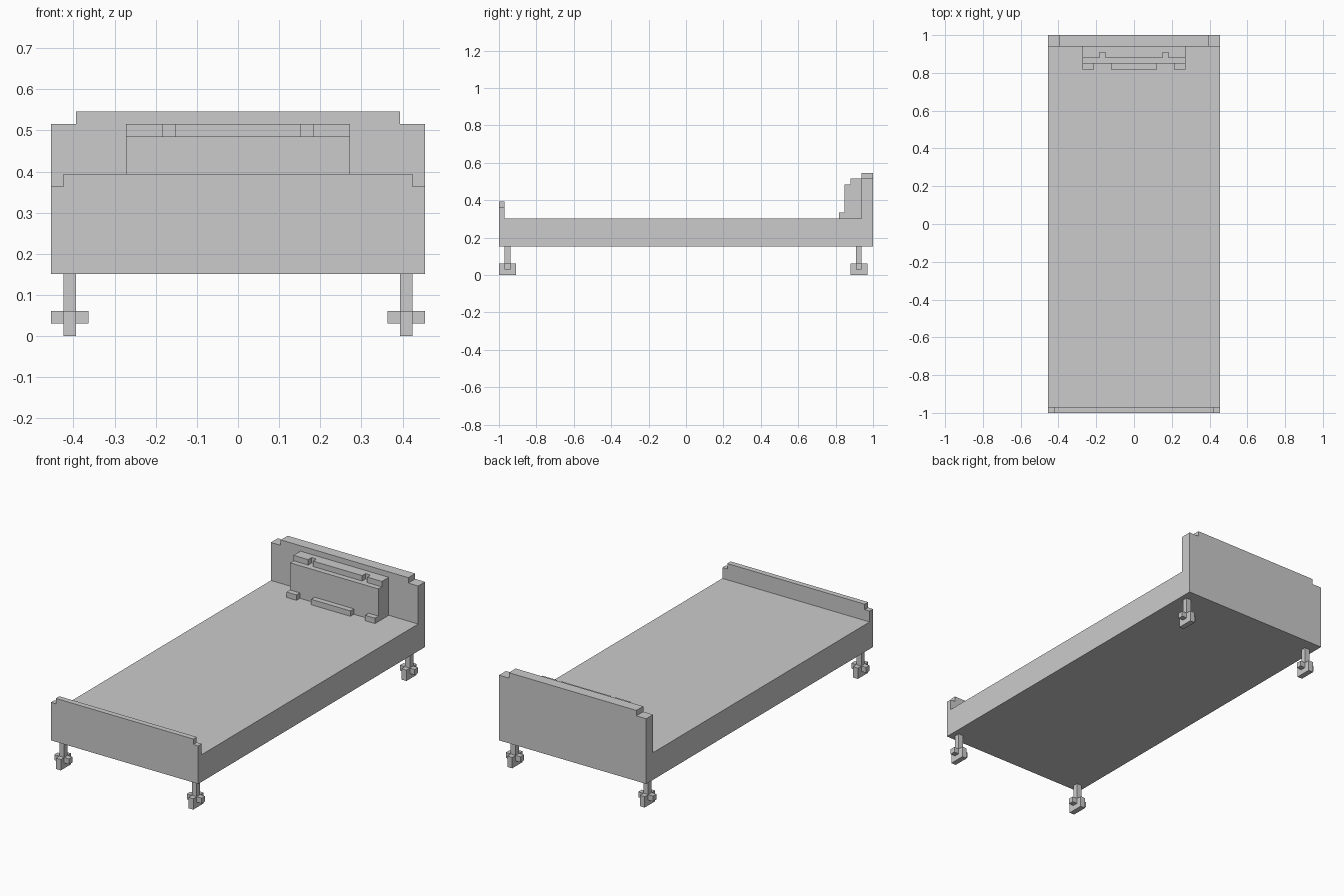
import bpy
import bmesh

if "Cube" in bpy.data.objects:
    bpy.data.objects.remove(bpy.data.objects["Cube"])

U = 2 / 66  # grid unit: every edge of the bed falls on this grid


def prism(name, outline, axis, lo, hi):
    """Extrude an outline along 'y' (x,z points) or 'z' (x,y points), in grid units."""
    bm = bmesh.new()

    def place(a, b):
        return (a * U, lo * U, b * U) if axis == 'y' else (a * U, b * U, lo * U)

    face = bm.faces.new([bm.verts.new(place(a, b)) for a, b in outline])
    ext = bmesh.ops.extrude_face_region(bm, geom=[face])
    d = (hi - lo) * U
    bmesh.ops.translate(bm, verts=[v for v in ext['geom'] if isinstance(v, bmesh.types.BMVert)],
                        vec=(0, d, 0) if axis == 'y' else (0, 0, d))
    bmesh.ops.recalc_face_normals(bm, faces=bm.faces)
    mesh = bpy.data.meshes.new(name)
    bm.to_mesh(mesh)
    bm.free()
    obj = bpy.data.objects.new(name, mesh)
    bpy.context.collection.objects.link(obj)
    return obj


def box(name, x0, x1, y0, y1, z0, z1):
    return prism(name, [(x0, y0), (x1, y0), (x1, y1), (x0, y1)], 'z', z0, z1)


def sym(half):
    """Complete a right-half outline by mirroring it across x = 0."""
    return half + [(-a, b) for a, b in reversed(half)]


# Mattress base and the two stepped end boards
box("mattress", -15, 15, -32, 31, 5, 10)
prism("headboard", sym([(15, 5), (15, 17), (13, 17), (13, 18)]), 'y', 31, 33)
prism("footboard", sym([(15, 5), (15, 12), (14, 12), (14, 13)]), 'y', -33, -32)

# Upright pillow: main block, notched top layer, and bottom edge folds
box("pillow", -9, 9, 28, 31, 10, 16)
prism("pillow_top", sym([(9, 31), (9, 29), (6, 29), (6, 30), (5, 30), (5, 29)]), 'z', 16, 17)
box("pillow_fold_middle", -4, 4, 27, 28, 10, 11)
for side, x in (("left", -9), ("right", 7)):
    box("pillow_fold_" + side, x, x + 2, 27, 28, 10, 11)

# Four castors: post, wheel and cross axle
for end, y in (("front", -31.5), ("back", 30.5)):
    for side, x in (("left", -13.5), ("right", 13.5)):
        tag = end + "_" + side
        box("leg_post_" + tag, x - .5, x + .5, y - .5, y + .5, 2, 5)
        box("wheel_" + tag, x - .5, x + .5, y - 1.5, y + 1.5, 0, 2)
        box("axle_" + tag, x - 1.5, x + 1.5, y - .5, y + .5, 1, 2)
